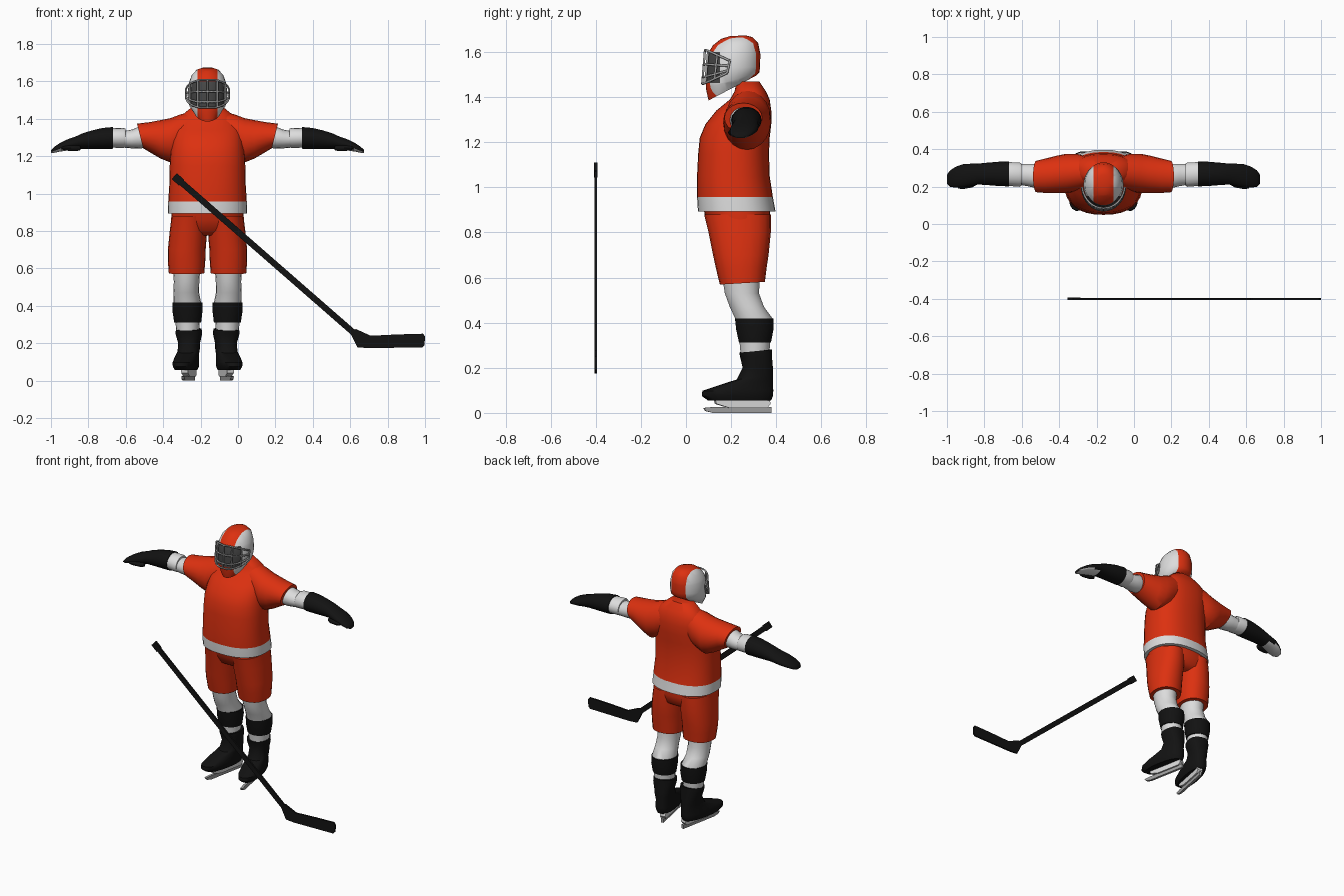
import bpy, bmesh, math
from mathutils import Matrix, Vector

if "Cube" in bpy.data.objects:
    bpy.data.objects.remove(bpy.data.objects["Cube"])

CX = -0.163          # body centre line


def mat(name, r, g, b):
    m = bpy.data.materials.new(name)
    m.diffuse_color = (r, g, b, 1)
    m.use_nodes = True
    m.node_tree.nodes["Principled BSDF"].inputs["Base Color"].default_value = m.diffuse_color
    return m


RED = mat("jersey_red", 0.72, 0.03, 0.005)
WHITE = mat("white", 0.72, 0.72, 0.72)
BLACK = mat("black", 0.006, 0.006, 0.006)
GREY = mat("cage_grey", 0.36, 0.36, 0.36)
DARK = mat("face_dark", 0.06, 0.06, 0.06)


def finish(name, bm, mats, rule=None, angle=40):
    bmesh.ops.recalc_face_normals(bm, faces=bm.faces[:])
    bm.normal_update()
    if rule:
        for f in bm.faces:
            f.material_index = rule(f.calc_center_median(), f.normal)
    me = bpy.data.meshes.new(name)
    bm.to_mesh(me)
    bm.free()
    for m in mats:
        me.materials.append(m)
    me.shade_smooth()
    me.set_sharp_from_angle(angle=math.radians(angle))
    ob = bpy.data.objects.new(name, me)
    bpy.context.collection.objects.link(ob)
    return ob


def ring_loft(bm, rings, n):
    loops = [[bm.verts.new(p) for p in r] for r in rings]
    for a, b in zip(loops, loops[1:]):
        for i in range(n):
            j = (i + 1) % n
            bm.faces.new((a[i], a[j], b[j], b[i]))
    bm.faces.new(loops[0])
    bm.faces.new(loops[-1])


def spow(v, e):
    return math.copysign(abs(v) ** e, v)


def upright(rows, s=1, n=24, e=1.0):
    """Loft along z; row = z, x offset, cy, rx, ry, tilt."""
    bm = bmesh.new()
    rings = []
    for z, d, cy, rx, ry, *t in rows:
        t = t[0] if t else 0
        ring = []
        for k in range(n):
            a = math.tau * k / n
            y = ry * spow(math.sin(a), e)
            ring.append((CX + s * (d + rx * spow(math.cos(a), e)), cy + y, z + t * y))
        rings.append(ring)
    ring_loft(bm, rings, n)
    return bm


def sideways(rows, s, n=18):
    """Loft along x; row = x offset, cy, cz, ry, rz, tilt."""
    bm = bmesh.new()
    rings = []
    for d, cy, cz, ry, rz, *t in rows:
        t = t[0] if t else 0
        ring = []
        for k in range(n):
            a = math.tau * k / n
            z = rz * math.sin(a)
            ring.append((CX + s * (d + t * z), cy + ry * math.cos(a), cz + z))
        rings.append(ring)
    ring_loft(bm, rings, n)
    return bm


def plate(bm, pts, to3d, t):
    """Prism from a 2D outline; to3d(u, v, w) places it, t is thickness."""
    ring_loft(bm, [[to3d(u, v, w) for u, v in pts] for w in (-t / 2, t / 2)], len(pts))


# jersey with white hem
finish("jersey", upright([
    (0.893, 0, .225, .212, .172), (0.958, 0, .217, .210, .168), (1.05, 0, .21, .204, .161),
    (1.15, 0, .211, .202, .157), (1.22, 0, .216, .198, .155), (1.28, 0, .232, .192, .146),
    (1.34, 0, .256, .185, .122), (1.39, 0, .283, .165, .088), (1.425, 0, .285, .13, .07),
    (1.47, 0, .275, .075, .05)], n=32, e=.85), [RED, WHITE],
    lambda c, n: 1 if c.z < .957 else 0, 50)

# shorts
finish("shorts_hips", upright([
    (0.92, 0, .222, .19, .15), (0.86, 0, .232, .195, .142), (0.80, 0, .24, .19, .12),
    (0.775, 0, .24, .12, .08)], n=28, e=.85), [RED], None, 60)

for s, side in ((-1, "right"), (1, "left")):
    finish(side + "_shorts_leg", upright([
        (0.88, .098, .228, .094, .148), (0.80, .102, .238, .1, .138), (0.70, .111, .243, .101, .123),
        (0.64, .112, .245, .1, .112), (0.575, .112, .25, .095, .1, .06)], s, 20, .9), [RED])
    # leg, shin band
    finish(side + "_leg", upright([
        (0.62, .112, .243, .075, .086), (0.53, .112, .248, .068, .077), (0.47, .114, .27, .069, .077),
        (0.42, .109, .3, .074, .084), (0.33, .107, .305, .066, .07), (0.25, .106, .306, .06, .064)],
        s, 18), [WHITE])
    finish(side + "_shin_band", upright([
        (0.418, .107, .303, .079, .087), (0.37, .107, .305, .08, .084), (0.312, .106, .306, .072, .072)],
        s, 18), [BLACK])
    # skate boot, holder and runner, turned outward
    turn = (Matrix.Translation((CX + s * .098, .31, 0)) @ Matrix.Rotation(s * math.radians(11), 4, 'Z')
            @ Matrix.Translation((-CX - s * .098, -.31, 0)))
    bm = upright([
        (0.275, .1, .308, .068, .072, .1), (0.25, .1, .31, .07, .07), (0.20, .1, .318, .057, .067),
        (0.16, .1, .305, .057, .081, .15), (0.128, .1, .245, .059, .142, .13), (0.098, .1, .228, .063, .16),
        (0.075, .1, .226, .061, .161), (0.056, .1, .235, .052, .143)], s, 20, .85)
    bm.transform(turn)
    finish(side + "_boot", bm, [BLACK])
    bm = bmesh.new()
    at = lambda u, v, w: (CX + s * .088 + w, u, v)
    plate(bm, [(.125, .06), (.13, .04), (.19, .022), (.36, .022), (.375, .04), (.37, .06)], at, .036)
    bm.transform(turn)
    finish(side + "_blade_holder", bm, [WHITE])
    bm = bmesh.new()
    plate(bm, [(.075, .022), (.085, .008), (.12, 0), (.38, 0), (.38, .026), (.12, .026)], at, .016)
    bm.transform(turn)
    finish(side + "_runner", bm, [GREY])

    # sleeve
    finish(side + "_sleeve", sideways([
        (.07, .28, 1.34, .075, .10), (.14, .275, 1.31, .1, .115), (.20, .27, 1.285, .105, .118),
        (.25, .265, 1.29, .1, .103), (.31, .258, 1.302, .092, .08), (.36, .254, 1.308, .084, .066, .25)],
        s, 20), [RED])
    # elbow and cuff
    finish(side + "_elbow", sideways([
        (.33, .256, 1.3, .06, .055), (.37, .258, 1.298, .064, .058), (.405, .262, 1.292, .06, .05),
        (.45, .265, 1.29, .055, .044)], s, 16), [WHITE])
    finish(side + "_cuff", sideways([
        (.438, .264, 1.297, .06, .05), (.45, .264, 1.298, .065, .054), (.52, .268, 1.298, .063, .052)],
        s, 16), [WHITE])
    # glove with pale palm
    finish(side + "_glove", sideways([
        (.505, .268, 1.298, .067, .059), (.56, .268, 1.295, .065, .057), (.62, .268, 1.288, .06, .05),
        (.67, .267, 1.28, .056, .042), (.70, .264, 1.272, .059, .036), (.75, .258, 1.26, .062, .03),
        (.79, .25, 1.247, .056, .023), (.82, .243, 1.234, .044, .016), (.836, .24, 1.226, .025, .008)],
        s, 18), [BLACK, WHITE],
        lambda c, n: 1 if n.z < -.75 and abs(c.x - CX) > .69 else 0, 50)
    bm = sideways([(-.055, 0, 0, .012, .012), (-.03, 0, 0, .02, .017), (.02, 0, 0, .017, .014),
                   (.045, 0, 0, .008, .007)], s, 10)
    bm.transform(Matrix.Translation((s * .735, .208, 1.243)) @ Matrix.Translation((CX, 0, 0))
                 @ Matrix.Rotation(-s * math.radians(14), 4, 'Z') @ Matrix.Translation((-CX, 0, 0)))
    finish(side + "_thumb", bm, [BLACK])

# helmet: cut along stripe and face opening so the colours have clean edges
bm = upright([
    (1.44, 0, .205, .07, .105, .52), (1.475, 0, .207, .098, .119, .3), (1.53, 0, .208, .107, .12, .05),
    (1.59, 0, .212, .1, .118), (1.635, 0, .22, .084, .1, .05), (1.662, 0, .225, .058, .07, .06),
    (1.672, 0, .228, .03, .035, .05)], n=28)
for co, no in (((CX - .053, 0, 0), (1, 0, 0)), ((CX + .053, 0, 0), (1, 0, 0)), ((0, 0, 1.463), (0, 0, 1)),
               ((0, 0, 1.6), (0, 0, 1)), ((0, .15, 0), (0, 1, 0))):
    bmesh.ops.bisect_plane(bm, geom=bm.verts[:] + bm.edges[:] + bm.faces[:], plane_co=co, plane_no=no)


def helmet_paint(c, n):
    if c.y < .15 and 1.463 < c.z < 1.6:
        return 2
    return 0 if abs(c.x - CX) < .053 else 1


finish("helmet", bm, [RED, WHITE, DARK], helmet_paint)

# wire cage: bars follow an arc around the face and converge at the temples
def cage_point(a, f):
    y = .2 - .128 * math.cos(a)
    k = max(0, (y - .08) / .11)          # 0 at the front, 1 at the temples
    lo, hi = 1.46 + .05 * k, 1.608 - .05 * k
    return Vector((CX + .115 * math.sin(a), y + .012 * f, lo + (hi - lo) * f))


cu = bpy.data.curves.new("face_cage", 'CURVE')
cu.dimensions = '3D'
cu.bevel_depth = .0055
cu.bevel_resolution = 1
cu.use_fill_caps = True
A = math.radians(82)
wires = [[cage_point(-A + 2 * A * i / 16, f) for i in range(17)] for f in (0, .2, .58, 1)]
wires += [[cage_point(math.radians(a), i / 4) for i in range(5)] for a in (-82, -55, -27, 0, 27, 55, 82)]
for w in wires:
    sp = cu.splines.new('POLY')
    sp.points.add(len(w) - 1)
    for p, v in zip(sp.points, w):
        p.co = (*v, 1)
cu.materials.append(GREY)
bpy.context.collection.objects.link(bpy.data.objects.new("face_cage", cu))

# stick: shaft, butt end and blade
flat = lambda u, v, w: (u, -.4 + w, v)
top, heel = Vector((-.335, 1.088)), Vector((.625, .25))
d = (heel - top).normalized()
p = Vector((-d.y, d.x))


def bar(bm, a, b, half, t):
    plate(bm, [a + p * half, b + p * half, b - p * half, a - p * half], flat, t)


bm = bmesh.new()
bar(bm, top, heel, .0165, .011)
finish("stick_shaft", bm, [BLACK])
bm = bmesh.new()
bar(bm, top - d * .008, top + d * .045, .021, .014)
finish("stick_butt_end", bm, [BLACK])
bm = bmesh.new()
plate(bm, [(.598, .258), (.638, .178), (.7, .174), (.985, .178), (.997, .19), (1.0, .235), (.99, .251),
           (.85, .247), (.71, .24), (.63, .276)], flat, .011)
finish("stick_blade", bm, [BLACK])
